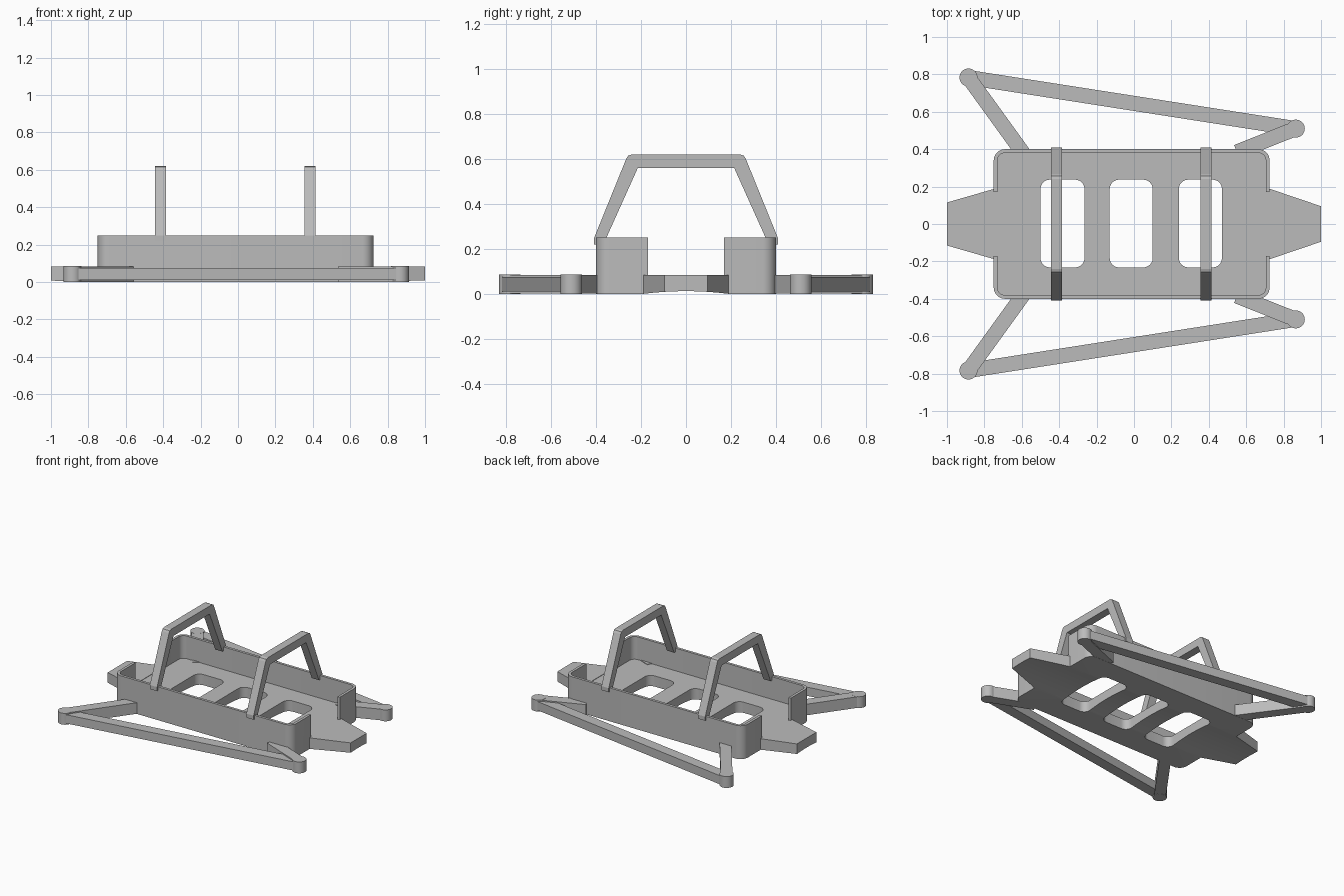
import bpy
import bmesh
import math
from mathutils import Vector

if "Cube" in bpy.data.objects:
    bpy.data.objects.remove(bpy.data.objects["Cube"], do_unlink=True)

grey = bpy.data.materials.new("plain grey")
grey.use_nodes = True
colour = (0.5, 0.5, 0.5, 1)
grey.diffuse_color = colour
grey.node_tree.nodes["Principled BSDF"].inputs["Base Color"].default_value = colour


def extrude(name, points, direction):
    """Solid made by sweeping a flat outline along a direction."""
    bm = bmesh.new()
    face = bm.faces.new([bm.verts.new(p) for p in points])
    swept = bmesh.ops.extrude_face_region(bm, geom=[face])["geom"]
    bmesh.ops.translate(bm, vec=direction,
                        verts=[v for v in swept if isinstance(v, bmesh.types.BMVert)])
    bmesh.ops.recalc_face_normals(bm, faces=bm.faces)
    mesh = bpy.data.meshes.new(name)
    bm.to_mesh(mesh)
    bm.free()
    mesh.materials.append(grey)
    obj = bpy.data.objects.new(name, mesh)
    bpy.context.collection.objects.link(obj)
    return obj


def prism(name, outline, z0, z1):
    return extrude(name, [(x, y, z0) for x, y in outline], (0, 0, z1 - z0))


def rounded(x0, x1, y0, y1, r, steps=8):
    """Rounded rectangle outline."""
    corners = [(x1 - r, y1 - r), (x0 + r, y1 - r), (x0 + r, y0 + r), (x1 - r, y0 + r)]
    return [(cx + r * math.cos(a), cy + r * math.sin(a))
            for k, (cx, cy) in enumerate(corners)
            for a in [(k + i / steps) * math.pi / 2 for i in range(steps + 1)]]


def cut(obj, cutter):
    """Subtract a cutter for good and throw it away."""
    bpy.context.view_layer.objects.active = obj
    mod = obj.modifiers.new("cut", "BOOLEAN")
    mod.operation = "DIFFERENCE"
    mod.solver = "EXACT"
    mod.object = cutter
    bpy.ops.object.modifier_apply(modifier=mod.name)
    bpy.data.objects.remove(cutter, do_unlink=True)


def smooth(obj):
    bpy.ops.object.select_all(action="DESELECT")
    obj.select_set(True)
    bpy.context.view_layer.objects.active = obj
    bpy.ops.object.shade_smooth_by_angle(angle=math.radians(30))


def groove():
    """Shallow lengthwise arch for the underside."""
    half, rise, n = 0.19, 0.012, 12
    ys = [half * (2 * i / n - 1) for i in range(n + 1)]
    arch = [(-2, y, rise * (1 - (y / half) ** 2)) for y in ys]
    return extrude("groove", arch + [(-2, half, -0.1), (-2, -half, -0.1)], (4, 0, 0))


# Tray: hollowed block with open ends and three floor windows
tray = prism("tray", rounded(-0.75, 0.725, -0.4, 0.4, 0.06), 0, 0.25)
cut(tray, prism("hollow", rounded(-0.73, 0.705, -0.38, 0.38, 0.04), 0.08, 0.4))
cut(tray, prism("end_gap", [(-2, -0.17), (2, -0.17), (2, 0.17), (-2, 0.17)], 0.08, 0.4))
for x0, x1 in ((-0.5, -0.265), (-0.13, 0.1), (0.24, 0.47)):
    cut(tray, prism("window", rounded(x0, x1, -0.232, 0.237, 0.05), -0.1, 0.2))
cut(tray, groove())
smooth(tray)

# Tapered end tabs
for name, x_in, x_out, w_out in (("left_tab", 0.72, 1, 0.095), ("right_tab", -0.74, -1, 0.115)):
    tab = prism(name, [(x_in, -0.19), (x_out, -w_out), (x_out, w_out), (x_in, 0.19)], 0, 0.083)
    cut(tab, groove())
    smooth(tab)


def bar(name, start, end, width, z0, z1):
    a, b = Vector(start), Vector(end)
    side = (b - a).orthogonal().normalized() * width / 2
    return prism(name, [a + side, b + side, b - side, a - side], z0, z1)


# Side frames: round posts, long rail and two struts into the tray
for label, s in (("front", -1), ("back", 1)):
    right_post, left_post = (-0.885, 0.783 * s), (0.865, 0.51 * s)
    for name, (x, y) in (("right_post", right_post), ("left_post", left_post)):
        r = 0.048
        smooth(prism(f"{label}_{name}", rounded(x - r, x + r, y - r, y + r, r - 0.0005), 0, 0.085))
    bar(f"{label}_rail", right_post, left_post, 0.08, 0.01, 0.075)
    bar(f"{label}_right_strut", right_post, (-0.59, 0.375 * s), 0.08, 0.001, 0.084)
    bar(f"{label}_left_strut", left_post, (0.55, 0.385 * s), 0.08, 0.001, 0.084)

# Arched carrying handles hooked over the tray walls
half = [(0.408, 0.22), (0.408, 0.25), (0.266, 0.6), (0.257, 0.614), (0.24, 0.62)]
inner = [(0.214, 0.56), (0.367, 0.22)]
profile = half + [(-y, z) for y, z in reversed(half)] + [(-y, z) for y, z in reversed(inner)] + inner
for name, x in (("right_handle", -0.445), ("left_handle", 0.355)):
    extrude(name, [(x, y, z) for y, z in profile], (0.06, 0, 0))
